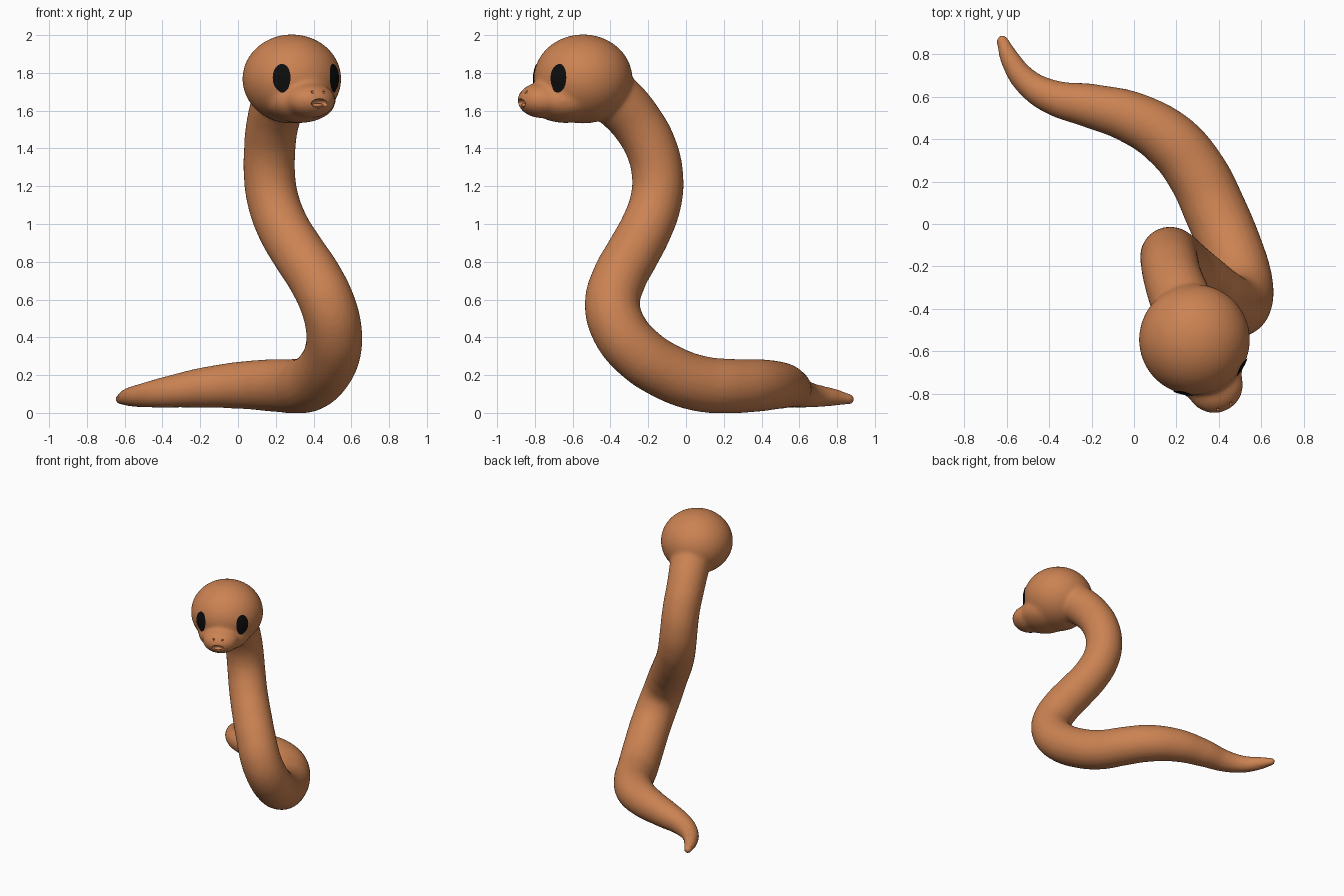
import bpy, bmesh, math
from mathutils import Vector, Matrix

if "Cube" in bpy.data.objects:
    bpy.data.objects.remove(bpy.data.objects["Cube"])


def material(name, rgb):
    m = bpy.data.materials.new(name)
    m.diffuse_color = (*rgb, 1)
    m.use_nodes = True
    m.node_tree.nodes["Principled BSDF"].inputs["Base Color"].default_value = m.diffuse_color
    return m


skin_mat = material("terracotta skin", (0.60, 0.225, 0.085))
eye_mat = material("black eye", (0.004, 0.004, 0.004))

# Head frame: local x = head's right side, y = backwards, z = up
HEAD = Matrix.Translation((0.285, -0.545, 1.768)) @ Matrix.Rotation(math.radians(24), 4, 'Z')


def ball(bm, centre, size, frame=HEAD, segs=48):
    mat = frame @ Matrix.Translation(centre) @ Matrix.Diagonal((*size, 1))
    bmesh.ops.create_uvsphere(bm, u_segments=segs, v_segments=segs // 2, radius=1, matrix=mat)


def add_object(name, bm, mat):
    me = bpy.data.meshes.new(name)
    bm.to_mesh(me)
    bm.free()
    me.materials.append(mat)
    me.polygons.foreach_set("use_smooth", [True] * len(me.polygons))
    ob = bpy.data.objects.new(name, me)
    bpy.context.collection.objects.link(ob)
    return ob


# Body path from tail tip to head: x, y, z, radius
path = [
    (-0.620, 0.862, 0.073, 0.030), (-0.585, 0.780, 0.083, 0.048),
    (-0.510, 0.675, 0.092, 0.064), (-0.390, 0.600, 0.108, 0.082),
    (-0.200, 0.556, 0.132, 0.106), (0.000, 0.497, 0.146, 0.125),
    (0.180, 0.385, 0.146, 0.140), (0.300, 0.235, 0.142, 0.145),
    (0.380, 0.070, 0.156, 0.149), (0.453, -0.105, 0.220, 0.150),
    (0.502, -0.260, 0.325, 0.150), (0.507, -0.355, 0.445, 0.149),
    (0.475, -0.390, 0.575, 0.147), (0.410, -0.355, 0.710, 0.145),
    (0.325, -0.285, 0.840, 0.143), (0.240, -0.210, 0.980, 0.140),
    (0.187, -0.160, 1.120, 0.138), (0.167, -0.150, 1.250, 0.137),
    (0.168, -0.183, 1.400, 0.137), (0.183, -0.255, 1.530, 0.139),
    (0.215, -0.345, 1.635, 0.145), (0.260, -0.450, 1.720, 0.150),
]
curve = bpy.data.curves.new("body_path", 'CURVE')
curve.dimensions = '3D'
curve.bevel_depth = 1.0
curve.bevel_resolution = 8
curve.resolution_u = 6
curve.use_fill_caps = True
spline = curve.splines.new('BEZIER')
spline.bezier_points.add(len(path) - 1)
for p, (x, y, z, r) in zip(spline.bezier_points, path):
    p.co = (x, y, z)
    p.radius = r
    p.handle_left_type = p.handle_right_type = 'AUTO'
tube = bpy.data.objects.new("body_path", curve)
bpy.context.collection.objects.link(tube)
bpy.context.view_layer.update()
tube_mesh = bpy.data.meshes.new_from_object(tube.evaluated_get(bpy.context.evaluated_depsgraph_get()))
bpy.data.objects.remove(tube)

# Body, tail tip, skull and snout fused into one skin
bm = bmesh.new()
bm.from_mesh(tube_mesh)
bpy.data.meshes.remove(tube_mesh)
ball(bm, path[0][:3], (0.031,) * 3, Matrix())
ball(bm, (0, 0, 0), (0.262, 0.262, 0.236))
ball(bm, (0, -0.235, -0.113), (0.135, 0.132, 0.095))
ball(bm, (0, -0.10, -0.115), (0.19, 0.20, 0.118))
skin = add_object("snake_body", bm, skin_mat)
remesh = skin.modifiers.new("fuse", 'REMESH')
remesh.mode = 'VOXEL'
remesh.voxel_size = 0.012
remesh.use_smooth_shade = True
smooth = skin.modifiers.new("soften", 'SMOOTH')
smooth.factor = 0.5
smooth.iterations = 14

# Mouth and nostril hollows
bm = bmesh.new()
ball(bm, (0, -0.362, -0.130), (0.046, 0.034, 0.024), segs=24)
for s in (-1, 1):
    ball(bm, (s * 0.033, -0.345, -0.070), (0.007, 0.014, 0.007), segs=12)
cutter = add_object("mouth_cutter", bm, skin_mat)
cutter.hide_render = True
cutter.hide_set(True)
cut = skin.modifiers.new("mouth", 'BOOLEAN')
cut.operation = 'DIFFERENCE'
cut.object = cutter

# Lower lip inside the mouth
bm = bmesh.new()
ball(bm, (0, -0.338, -0.140), (0.032, 0.018, 0.011), segs=24)
add_object("lower_lip", bm, skin_mat)

# Oval eyes wrapped onto the skull
for side, name in ((-1, "left_eye"), (1, "right_eye")):
    bm = bmesh.new()
    ang = math.radians(36) * side
    out = Vector((math.sin(ang), -math.cos(ang), 0))
    across = Vector((-out.y, out.x, 0))
    n, rings = 32, 6
    centre = bm.verts.new(HEAD @ (out * 0.27 + Vector((0, 0, 0.008))))
    prev = None
    for k in range(1, rings + 1):
        ring = []
        for i in range(n):
            a = 2 * math.pi * i / n
            p = (out * 0.27 + across * (0.050 * k / rings * math.cos(a))
                 + Vector((0, 0, 0.008 + 0.079 * k / rings * math.sin(a))))
            ring.append(bm.verts.new(HEAD @ p))
        for i in range(n):
            j = (i + 1) % n
            if prev:
                bm.faces.new((prev[i], ring[i], ring[j], prev[j]))
            else:
                bm.faces.new((centre, ring[i], ring[j]))
        prev = ring
    eye = add_object(name, bm, eye_mat)
    wrap = eye.modifiers.new("wrap", 'SHRINKWRAP')
    wrap.target = skin
    wrap.wrap_method = 'NEAREST_SURFACEPOINT'
    wrap.wrap_mode = 'ABOVE_SURFACE'
    wrap.offset = 0.005
